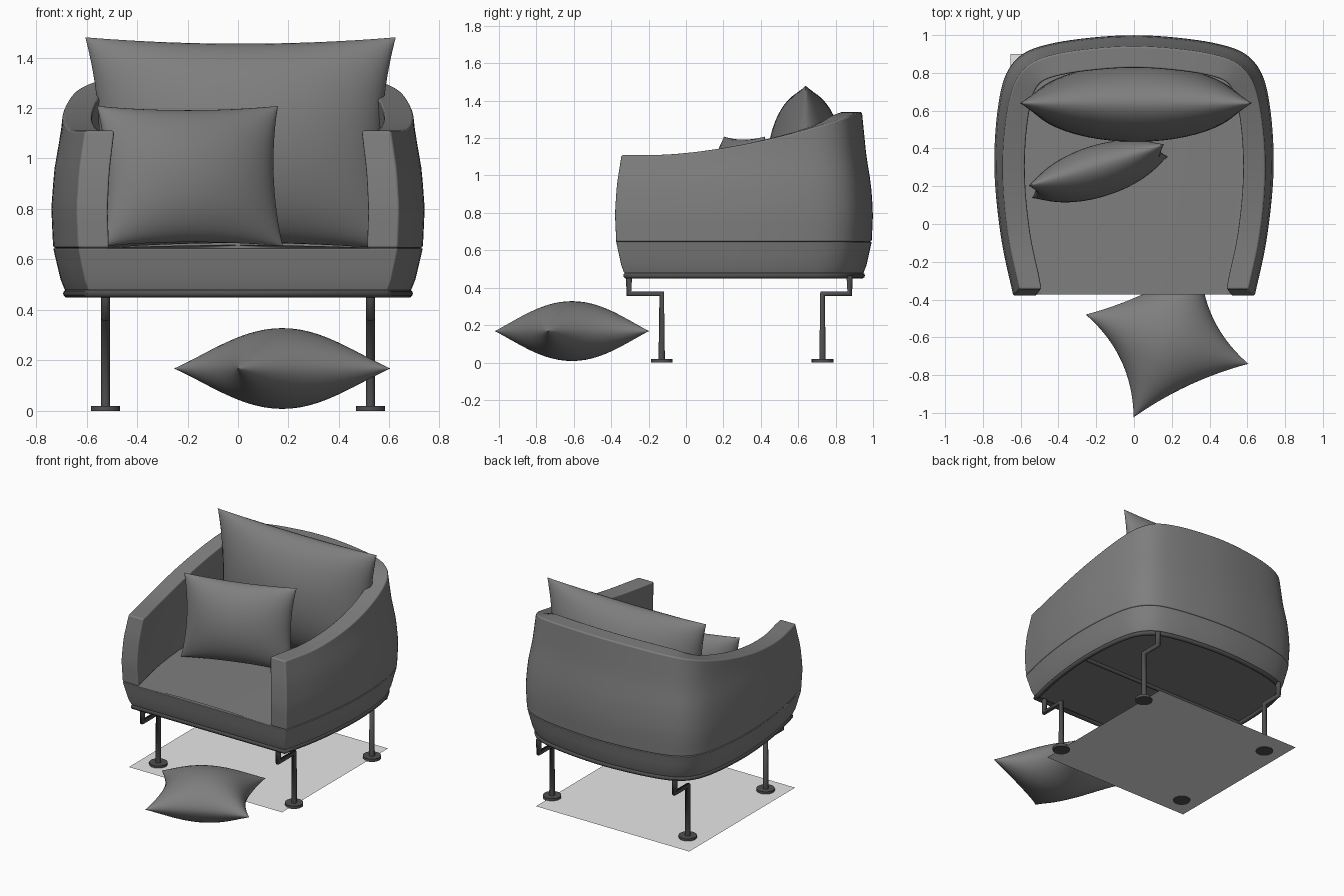
import bpy, bmesh, math
from mathutils import Vector, Matrix

cube = bpy.data.objects.get("Cube")
if cube:
    bpy.data.objects.remove(cube, do_unlink=True)


def material(name, v):
    m = bpy.data.materials.new(name)
    m.use_nodes = True
    m.diffuse_color = (v, v, v, 1)
    m.node_tree.nodes["Principled BSDF"].inputs["Base Color"].default_value = (v, v, v, 1)
    return m


FABRIC = material("grey fabric", 0.21)
METAL = material("dark metal", 0.08)
PALE = material("pale floor", 0.8)


def finish(bm, name, mat, angle=35, bevel=0):
    bmesh.ops.recalc_face_normals(bm, faces=bm.faces)
    me = bpy.data.meshes.new(name)
    bm.to_mesh(me)
    bm.free()
    ob = bpy.data.objects.new(name, me)
    bpy.context.collection.objects.link(ob)
    me.materials.append(mat)
    bpy.ops.object.select_all(action='DESELECT')
    ob.select_set(True)
    bpy.context.view_layer.objects.active = ob
    if angle:
        bpy.ops.object.shade_smooth_by_angle(angle=math.radians(angle))
    if bevel:
        b = ob.modifiers.new("soft edge", 'BEVEL')
        b.width, b.segments, b.limit_method = bevel, 2, 'ANGLE'
        b.angle_limit = math.radians(45)
        b.harden_normals = True
    return ob


def spline(pts, n=5):
    """Smooth path through the points."""
    p = [Vector(q) for q in pts]
    p = [2 * p[0] - p[1]] + p + [2 * p[-1] - p[-2]]
    out = []
    for a, b, c, d in zip(p, p[1:], p[2:], p[3:]):
        for i in range(n):
            t = i / n
            out.append(0.5 * (2 * b + (c - a) * t + (2 * a - 5 * b + 4 * c - d) * t * t
                              + (3 * b - a - 3 * c + d) * t ** 3))
    return out + [p[-2]]


# Plan outline of the chair, open at the front
half = [(.64, -.38), (.70, -.1), (.735, .2), (.737, .45), (.712, .68),
        (.665, .82), (.575, .91), (.42, .96), (.2, .99)]
outer = spline(half + [(0, 1)] + [(-x, y) for x, y in reversed(half)])
THICK = 0.125
inner = []
for i, p in enumerate(outer):
    if i in (0, len(outer) - 1):
        n = Vector((-1 if p.x > 0 else 1, 0))
    else:
        d = (outer[i + 1] - outer[i - 1]).normalized()
        n = Vector((-d.y, d.x))
    inner.append(p + n * THICK)

SWELL = [(.475, .925), (.52, .95), (.645, .99), (.8, 1), (.95, .985), (1.11, .948), (1.34, .915)]


def swell(z):
    for (a, s), (b, t) in zip(SWELL, SWELL[1:]):
        if z <= b:
            return s + (t - s) * (z - a) / (b - a)
    return SWELL[-1][1]


def place(p, z, s=None):
    s = s or swell(z)
    return Vector((p.x * s, .3 + (p.y - .3) * s, z))


def rim(y):
    return 1.11 + .23 * max(0, (y + .15) / 1.1) ** 1.6


# Wraparound arms and back
SEAT = .645
LEVELS = 10
bm = bmesh.new()
sections = []
for o, q in zip(outer, inner):
    top = rim(.3 + (o.y - .3) * .93)
    zs = [SEAT + (top - SEAT) * k / LEVELS for k in range(LEVELS + 1)]
    sections.append([[bm.verts.new(place(p, z)) for z in zs] for p in (o, q)])
for (a, b), (c, d) in zip(sections, sections[1:]):
    ring1, ring2 = a + b[::-1], c + d[::-1]
    for k in range(len(ring1)):
        j = (k + 1) % len(ring1)
        bm.faces.new((ring1[k], ring1[j], ring2[j], ring2[k]))
for a, b in (sections[0], sections[-1]):
    for k in range(LEVELS):
        bm.faces.new((a[k], a[k + 1], b[k + 1], b[k]))
finish(bm, "arms_and_back", FABRIC, 40, .01)

# Seat base
bm = bmesh.new()
rings = [[bm.verts.new(place(p, z)) for p in outer] for z in (.477, .52, .58, SEAT)]
for r, s in zip(rings, rings[1:]):
    for k in range(len(r)):
        j = (k + 1) % len(r)
        bm.faces.new((r[k], r[j], s[j], s[k]))
bm.faces.new(rings[0])
bm.faces.new(rings[-1])
finish(bm, "seat_base", FABRIC, 40, .006)

# Slightly crowned seat top between the arms
bm = bmesh.new()
rows = []
for i in range(len(inner) // 2 + 1):
    p = place(inner[i], SEAT)
    rows.append([bm.verts.new((p.x * t / 6, p.y, SEAT - .002 + .014 * (1 - (t / 6) ** 2)))
                 for t in range(-6, 7)])
for r, s in zip(rows, rows[1:]):
    for k in range(12):
        bm.faces.new((r[k], r[k + 1], s[k + 1], s[k]))
bmesh.ops.remove_doubles(bm, verts=bm.verts, dist=.0005)
finish(bm, "seat_top", FABRIC)


# Tube frame and legs
def tube(name, pts, radius, cyclic=False):
    cu = bpy.data.curves.new(name, 'CURVE')
    cu.dimensions = '3D'
    cu.bevel_depth, cu.bevel_resolution = radius, 3
    cu.use_fill_caps = True
    sp = cu.splines.new('POLY')
    sp.points.add(len(pts) - 1)
    for q, p in zip(sp.points, pts):
        q.co = (*p, 1)
    sp.use_cyclic_u = cyclic
    cu.materials.append(METAL)
    ob = bpy.data.objects.new(name, cu)
    bpy.context.collection.objects.link(ob)


tube("frame_ring", [place(p, .465, .915) for p in outer], .016, True)
tube("frame_crossbar", [(-.67, .29, .465), (.67, .29, .465)], .014)
for side, x in (("left", .525), ("right", -.525)):
    for end, y0, y1 in (("front", -.305, -.13), ("back", .875, .73)):
        tube(f"{end}_{side}_leg",
             [(x, y0, .465), (x, y0, .368), (x, y1, .368), (x, y1, .01)], .018)
        bm = bmesh.new()
        bmesh.ops.create_cone(bm, cap_ends=True, segments=24, radius1=.058, radius2=.058,
                              depth=.02, matrix=Matrix.Translation((x, y1, .01)))
        finish(bm, f"{end}_{side}_foot", METAL)


# Stuffed cushions, flat in their own plane before being turned
def cushion(name, loc, w, h, t, pinch_x, pinch_y, lean, turn):
    bm = bmesh.new()
    N = 26
    for sign in (-1, 1):
        grid = []
        for i in range(N + 1):
            u = math.sin(math.pi * (i / N - .5))
            row = []
            for j in range(N + 1):
                v = math.sin(math.pi * (j / N - .5))
                puff = max(0, (1 - u * u) * (1 - v * v)) ** .55
                row.append(bm.verts.new((w * u * (1 - pinch_x * (1 - v * v)),
                                         h * v * (1 - pinch_y * (1 - u * u)),
                                         sign * t * puff)))
            grid.append(row)
        for a, b in zip(grid, grid[1:]):
            for k in range(N):
                bm.faces.new((a[k], a[k + 1], b[k + 1], b[k]))
    bmesh.ops.remove_doubles(bm, verts=bm.verts, dist=.0004)
    m = (Matrix.Translation(loc) @ Matrix.Rotation(math.radians(turn), 4, 'Z')
         @ Matrix.Rotation(math.radians(lean), 4, 'X'))
    bmesh.ops.transform(bm, matrix=m, verts=bm.verts)
    finish(bm, name, FABRIC, 65)


cushion("back_cushion", (.01, .64, 1.06), .615, .42, .205, .09, .06, 90, 0)
cushion("small_cushion", (-.19, .28, .93), .375, .28, .135, .08, .06, 83, 17)
cushion("floor_cushion", (.175, -.61, .168), .335, .3, .16, .2, .1, 0, 25)

# Thin floor sheet under the legs
bm = bmesh.new()
bm.faces.new([bm.verts.new((x, y, .004))
              for x, y in ((-.655, -.27), (.53, -.27), (.53, .9), (-.655, .9))])
finish(bm, "floor_sheet", PALE, 0)
